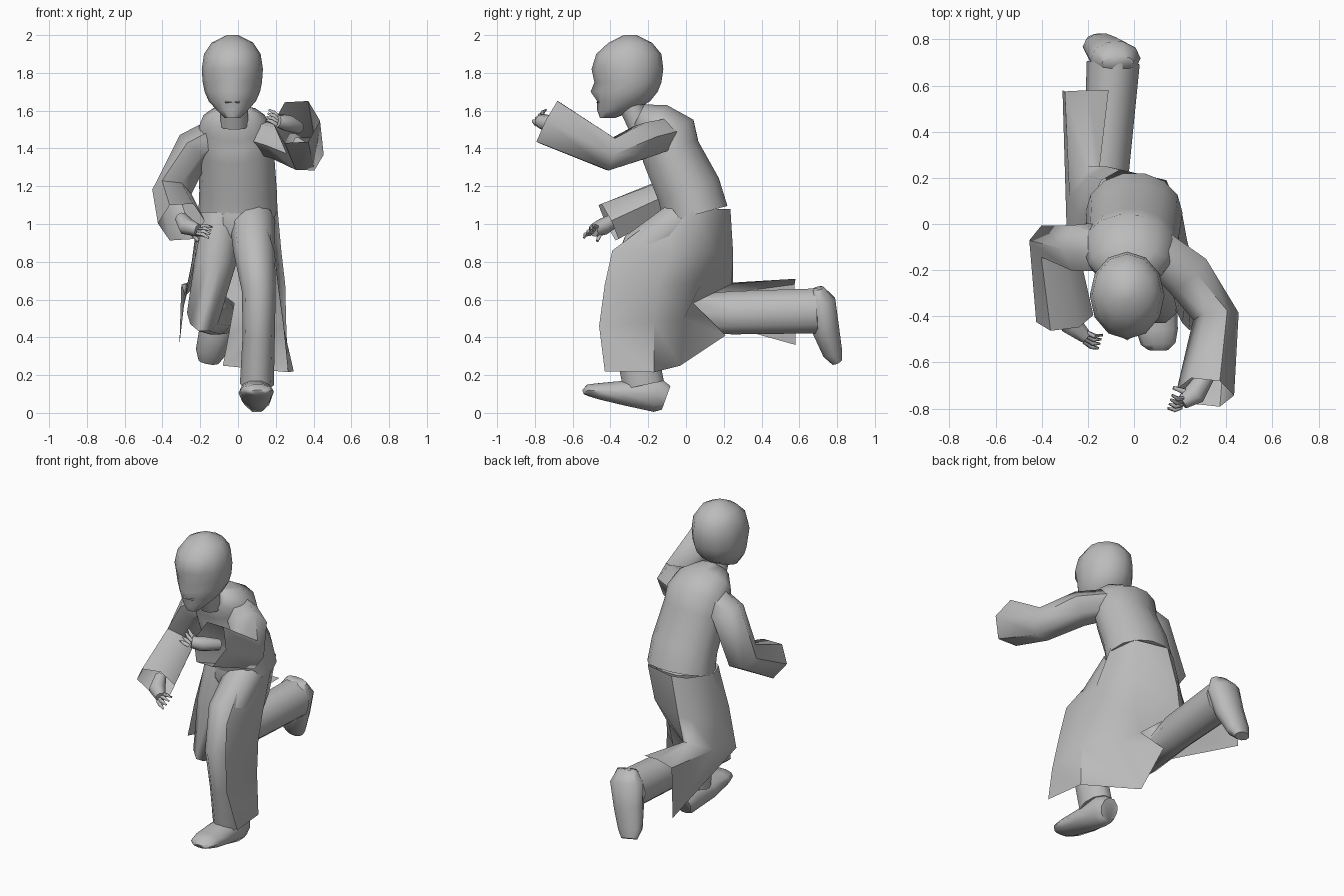
import bpy
import bmesh
import math
from mathutils import Vector

default_cube = bpy.data.objects.get("Cube")
if default_cube:
    bpy.data.objects.remove(default_cube, do_unlink=True)

grey = bpy.data.materials.new("plain_grey")
grey.use_nodes = True
grey.diffuse_color = (.5, .5, .5, 1)
shader = grey.node_tree.nodes["Principled BSDF"]
shader.inputs["Base Color"].default_value = grey.diffuse_color
shader.inputs["Roughness"].default_value = .8


def finish(name, mesh_builder, smooth_angle=60):
    """Turn a bmesh into a smooth shaded object with the shared material."""
    bmesh.ops.recalc_face_normals(mesh_builder, faces=mesh_builder.faces)
    mesh = bpy.data.meshes.new(name)
    mesh_builder.to_mesh(mesh)
    mesh_builder.free()
    mesh.materials.append(grey)
    part = bpy.data.objects.new(name, mesh)
    bpy.context.collection.objects.link(part)
    bpy.ops.object.select_all(action="DESELECT")
    part.select_set(True)
    bpy.context.view_layer.objects.active = part
    bpy.ops.object.shade_smooth_by_angle(angle=math.radians(smooth_angle))


def bridge(builder, rows, closed):
    """Join neighbouring rows of vertices with quads."""
    for lower, upper in zip(rows, rows[1:]):
        count = len(lower)
        for i in range(count if closed else count - 1):
            j = (i + 1) % count
            builder.faces.new((lower[i], lower[j], upper[j], upper[i]))


def ring(builder, centre, across, along, sides):
    """Add one ellipse of vertices."""
    angles = [math.tau * i / sides for i in range(sides)]
    return [builder.verts.new(centre + across * math.cos(a) + along * math.sin(a))
            for a in angles]


def tube(name, sections, sides=8, open_end=False):
    """Loft ellipses (x, y, z, half width, half depth) square to their path."""
    builder = bmesh.new()
    centres = [Vector(section[:3]) for section in sections]
    rows = []
    for i, section in enumerate(sections):
        before = centres[max(i - 1, 0)]
        after = centres[min(i + 1, len(centres) - 1)]
        direction = (after - before).normalized()
        side = Vector((1, 0, 0))
        side = (side - direction * side.dot(direction)).normalized()
        depth = direction.cross(side)
        rows.append(ring(builder, centres[i], side * section[3], depth * section[4], sides))
    bridge(builder, rows, closed=True)
    builder.faces.new(rows[0])
    if not open_end:
        builder.faces.new(rows[-1])
    finish(name, builder)


def sheet(name, rows):
    """Build an open cloth panel from rows of points."""
    builder = bmesh.new()
    bridge(builder, [[builder.verts.new(p) for p in row] for row in rows], closed=False)
    finish(name, builder)


# Head: stacked ellipses given by height, front, back and half width
HEAD_X = -.03
head_profile = [
    (1.56, -.455, -.38, .04), (1.6, -.47, -.27, .08), (1.65, -.47, -.19, .125),
    (1.7, -.475, -.15, .147), (1.75, -.48, -.13, .157), (1.82, -.5, -.12, .162),
    (1.9, -.475, -.13, .15), (1.96, -.41, -.18, .11), (2, -.33, -.26, .03),
]
builder = bmesh.new()
head_rows = []
for height, front, back, half in head_profile:
    centre = Vector((HEAD_X, (front + back) / 2, height))
    depth = Vector((0, (back - front) / 2, 0))
    head_rows.append(ring(builder, centre, Vector((half, 0, 0)), depth, 12))
bridge(builder, head_rows, closed=True)
for end in (head_rows[0], head_rows[-1]):
    builder.faces.new(end)
# Eye sockets pushed in, nose pulled out
for socket in (8, 10):
    head_rows[4][socket].co.y += .015
head_rows[3][9].co.y -= .03
head_rows[4][9].co.y -= .005
finish("head", builder)
tube("lips", [(HEAD_X - .035, -.46, 1.645, .008, .006), (HEAD_X, -.478, 1.645, .01, .012),
              (HEAD_X + .035, -.46, 1.645, .008, .006)], sides=6)
tube("neck", [(-.02, -.25, 1.52, .075, .06), (-.02, -.3, 1.65, .07, .07)], sides=10)

# Coat body leaning forward from the hips
tube("coat_body", [
    (0, .05, 1.05, .21, .18), (0, .015, 1.18, .205, .175), (-.01, -.08, 1.38, .2, .16),
    (-.02, -.1, 1.47, .2, .165), (-.02, -.17, 1.535, .18, .12), (-.02, -.25, 1.575, .11, .065),
], sides=14)

# Coat skirt: left panel wraps the forward leg, right panel trails behind
sheet("coat_skirt_left", [
    [(.12, -.12, 1.06), (.21, .04, 1.07), (.14, .19, 1.08), (-.06, .235, 1.08)],
    [(.19, -.39, .86), (.23, -.07, .85), (.12, .15, .85), (-.12, .25, .84)],
    [(.21, -.43, .68), (.25, -.15, .68), (.07, .08, .68), (-.15, .24, .68)],
    [(.24, -.46, .46), (.255, -.17, .48), (.1, -.01, .5), (-.02, .04, .58)],
    [(.295, -.43, .22), (.265, -.17, .215), (-.08, -.03, .25), (-.05, .21, .41)],
])
sheet("coat_skirt_right", [
    [(-.06, .235, 1.08), (-.14, .19, 1.07), (-.21, .05, 1.06), (-.18, -.08, 1.04)],
    [(-.12, .25, .84), (-.19, .21, .82), (-.245, .05, .8), (-.23, -.11, .8)],
    [(-.15, .24, .68), (-.2, .25, .69), (-.28, .12, .62), (-.29, -.1, .55)],
    [(-.11, .58, .71), (-.2, .58, .71), (-.3, .575, .68), (-.31, .58, .36)],
])

# Trousers
tube("trouser_seat", [(0, .02, 1.08, .18, .15), (0, 0, .98, .17, .15),
                      (-.01, 0, .86, .07, .09)], sides=10)
tube("left_trouser_leg", [
    (.075, -.03, 1.02, .12, .11), (.085, -.23, .86, .11, .125), (.11, -.325, .65, .09, .11),
    (.11, -.28, .42, .085, .115), (.1, -.225, .15, .09, .115),
], sides=10)
tube("right_trouser_leg", [
    (-.09, 0, 1.04, .12, .12), (-.12, -.04, .8, .11, .13), (-.18, -.04, .53, .09, .14),
    (-.12, .25, .53, .1, .12), (-.09, .7, .54, .115, .125),
], sides=10)

# Shoes
tube("left_shoe", [
    (.1, -.105, .08, .06, .07), (.1, -.16, .1, .08, .1), (.095, -.32, .105, .092, .07),
    (.1, -.46, .115, .09, .045), (.105, -.52, .12, .075, .032), (.105, -.545, .11, .045, .012),
], sides=10)
tube("right_shoe", [
    (-.07, .7, .66, .07, .03), (-.08, .715, .59, .11, .08), (-.11, .74, .44, .095, .075),
    (-.145, .775, .32, .08, .055), (-.155, .8, .27, .055, .03),
], sides=10)

# Sleeves with open flared cuffs
tube("right_sleeve", [
    (-.08, -.12, 1.5, .08, .09), (-.23, -.1, 1.41, .1, .115), (-.35, -.08, 1.17, .105, .1),
    (-.3, -.41, 1.01, .125, .12),
], sides=6, open_end=True)
tube("left_sleeve", [
    (.06, -.08, 1.48, .09, .09), (.23, -.22, 1.44, .11, .105), (.355, -.4, 1.37, .1, .1),
    (.31, -.73, 1.54, .125, .14),
], sides=6, open_end=True)


def hand(name, wrist, palm, knuckles, tips, thumb):
    """Palm, four fanned fingers and a thumb."""
    tube(name + "_palm", [(*wrist, .035, .035), (*palm, .05, .045), (*knuckles, .03, .035)])
    base, end = Vector(knuckles), Vector(tips)
    for number in range(4):
        spread = Vector((.004, .012, .012)) * (number - 1.5)
        start, tip = base + spread, end + spread * 1.6
        bend = (start + tip) / 2 + Vector((0, -.01, .008))
        tube(f"{name}_finger_{number}", [(*start, .012, .012), (*bend, .011, .011),
                                         (*tip, .006, .006)], sides=6)
    tube(name + "_thumb", [(*palm, .02, .02), (*thumb, .008, .008)], sides=6)


hand("right_hand", (-.3, -.36, 1.03), (-.27, -.44, .985), (-.21, -.49, .965),
     (-.145, -.51, .955), (-.21, -.47, .91))
hand("left_hand", (.32, -.65, 1.51), (.26, -.74, 1.535), (.21, -.775, 1.545),
     (.155, -.77, 1.575), (.17, -.71, 1.56))
